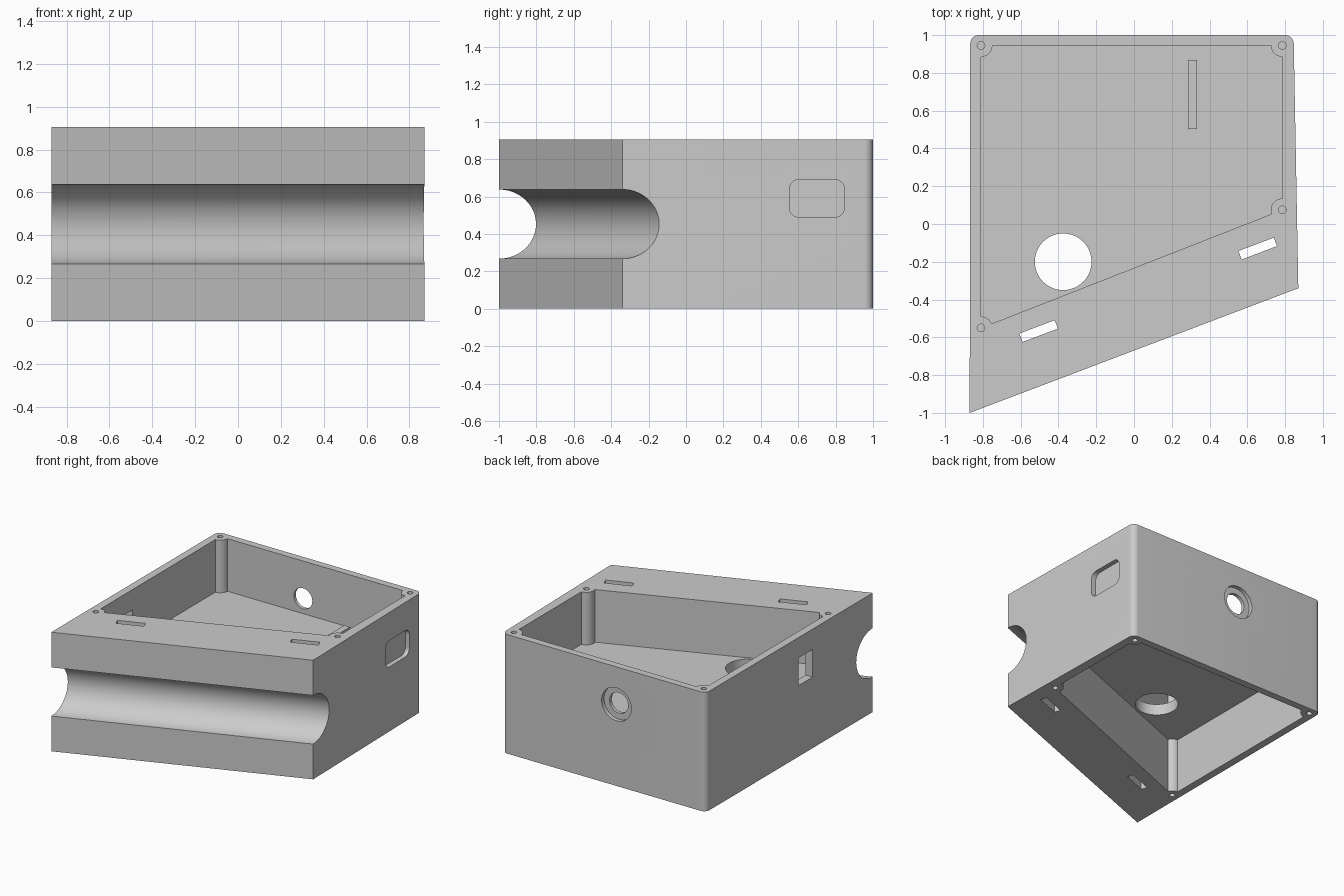
import bpy, bmesh, math
from mathutils import Matrix, Vector

cube = bpy.data.objects.get("Cube")
if cube:
    bpy.data.objects.remove(cube, do_unlink=True)

HEIGHT = 0.905
FLOOR_LOW, FLOOR_HIGH = 0.42, 0.505
OUTLINE = [(-0.87, -1), (0.87, -0.34), (0.845, 1), (-0.867, 1)]
CORNERS = [(-0.81, -0.55), (0.785, 0.075), (0.785, 0.945), (-0.81, 0.945)]
SLANT = math.atan2(0.66, 1.74)

grey = bpy.data.materials.new("matte grey")
grey.use_nodes = True
grey.diffuse_color = (0.6, 0.6, 0.6, 1)
grey.node_tree.nodes["Principled BSDF"].inputs["Base Color"].default_value = (0.6, 0.6, 0.6, 1)


def finish(name, bm):
    bmesh.ops.recalc_face_normals(bm, faces=bm.faces)
    mesh = bpy.data.meshes.new(name)
    bm.to_mesh(mesh)
    bm.free()
    mesh.materials.append(grey)
    obj = bpy.data.objects.new(name, mesh)
    bpy.context.collection.objects.link(obj)
    return obj


def prism(name, points, low, high, matrix=None):
    """Extrude a flat outline from low to high, then place it."""
    bm = bmesh.new()
    face = bm.faces.new([bm.verts.new((x, y, low)) for x, y in points])
    ext = bmesh.ops.extrude_face_region(bm, geom=[face])
    verts = [g for g in ext["geom"] if isinstance(g, bmesh.types.BMVert)]
    bmesh.ops.translate(bm, verts=verts, vec=(0, 0, high - low))
    if matrix:
        bm.transform(matrix)
    return finish(name, bm)


def rounded(width, height, radius, steps=10):
    """Rounded rectangle outline; a full radius gives a circle or obround."""
    pts = []
    for i, (sx, sy) in enumerate([(1, 1), (-1, 1), (-1, -1), (1, -1)]):
        cx, cy = sx * (width / 2 - radius), sy * (height / 2 - radius)
        for k in range(steps + 1):
            a = (i + k / steps) * math.pi / 2
            p = (cx + radius * math.cos(a), cy + radius * math.sin(a))
            if not pts or (Vector(p) - Vector(pts[-1])).length > 1e-5:
                pts.append(p)
    if (Vector(pts[0]) - Vector(pts[-1])).length < 1e-5:
        pts.pop()
    return pts


def rect(width, height):
    return [(sx * width / 2, sy * height / 2) for sx, sy in [(1, 1), (-1, 1), (-1, -1), (1, -1)]]


def circle(radius):
    return rounded(2 * radius, 2 * radius, radius, 12)


def cut(target, cutter):
    mod = target.modifiers.new("cut", 'BOOLEAN')
    mod.operation = 'DIFFERENCE'
    mod.solver = 'EXACT'
    mod.object = cutter
    bpy.context.view_layer.objects.active = target
    bpy.ops.object.modifier_apply(modifier=mod.name)
    bpy.data.objects.remove(cutter, do_unlink=True)


def at(x, y, z, turn=0):
    return Matrix.Translation((x, y, z)) @ Matrix.Rotation(turn, 4, 'Z')


# Axis frames: local z runs along +x, or along +y
ALONG_X = Matrix(((0, 0, 1, 0), (1, 0, 0, 0), (0, 1, 0, 0), (0, 0, 0, 1)))
ALONG_Y = Matrix(((1, 0, 0, 0), (0, 0, 1, 0), (0, 1, 0, 0), (0, 0, 0, 1)))

# Outer block with rounded rear corners
housing = prism("housing", OUTLINE, 0, HEIGHT)
bm = bmesh.new()
bm.from_mesh(housing.data)
edges = [e for e in bm.edges if all(v.co.y > 0.9 for v in e.verts)
         and abs(e.verts[0].co.z - e.verts[1].co.z) > 0.5]
bmesh.ops.bevel(bm, geom=edges, offset=0.045, segments=8, profile=0.5, affect='EDGES')
bm.to_mesh(housing.data)
bm.free()

# Upper and lower compartments, leaving screw posts in the corners
for low, high in [(FLOOR_HIGH, HEIGHT + 0.1), (-0.1, FLOOR_LOW)]:
    cavity = prism("cavity_cutter", CORNERS, low, high)
    for x, y in CORNERS:
        cut(cavity, prism("post_cutter", circle(0.06), low - 0.1, high + 0.1, at(x, y, 0)))
    cut(housing, cavity)

# Screw holes from both rims
for x, y in CORNERS:
    for low, high in [(HEIGHT - 0.25, HEIGHT + 0.1), (-0.1, 0.25)]:
        cut(housing, prism("screw_cutter", circle(0.02), low, high, at(x, y, 0)))

# Half-round channel along the slanted front
channel = at(0, -0.67, HEIGHT / 2, SLANT) @ ALONG_X
cut(housing, prism("channel_cutter", rounded(0.37, 0.37, 0.185, 18), -1.5, 1.5, channel))

# Strap slots
for x, y in [(0.655, -0.13), (-0.505, -0.567)]:
    cut(housing, prism("strap_cutter", rect(0.2, 0.048), -0.1, 1.1, at(x, y, 0, SLANT)))

# Cable hole through the floor
cut(housing, prism("cable_cutter", circle(0.15), 0.35, 0.6, at(-0.375, -0.2, 0)))

# Shallow round trough under the floor
cut(housing, prism("trough_cutter", rounded(0.37, 0.37, 0.185, 18), -0.7, 0.7,
                   at(0, 0.3, FLOOR_LOW - 0.115) @ ALONG_X))

# Port on the +x side: shallow recess and obround opening
port = at(0, 0.70, 0.59) @ ALONG_X
cut(housing, prism("port_recess_cutter", rounded(0.294, 0.2, 0.05), 0.815, 1, port))
port = at(0, 0.686, 0.59) @ ALONG_X
cut(housing, prism("port_cutter", rounded(0.202, 0.1, 0.05), 0.7, 1, port))

# Round button opening in the back with a counterbore
button = at(-0.115, 0, 0.62) @ ALONG_Y
cut(housing, prism("button_recess_cutter", circle(0.125), 0.97, 1.1, button))
cut(housing, prism("button_cutter", circle(0.078), 0.85, 1.1, button))

# Square switch opening on the -x side
cut(housing, prism("switch_cutter", rect(0.17, 0.21), -1, -0.7, at(0, -0.195, 0.645) @ ALONG_X))

# Low rib standing on the floor beside the port
board_rib = prism("board_rib", rect(0.048, 0.365), FLOOR_HIGH - 0.01, 0.553, at(0.31, 0.685, 0))

for obj in (housing, board_rib):
    bpy.ops.object.select_all(action='DESELECT')
    obj.select_set(True)
    bpy.context.view_layer.objects.active = obj
    bpy.ops.object.shade_smooth_by_angle(angle=math.radians(30))
